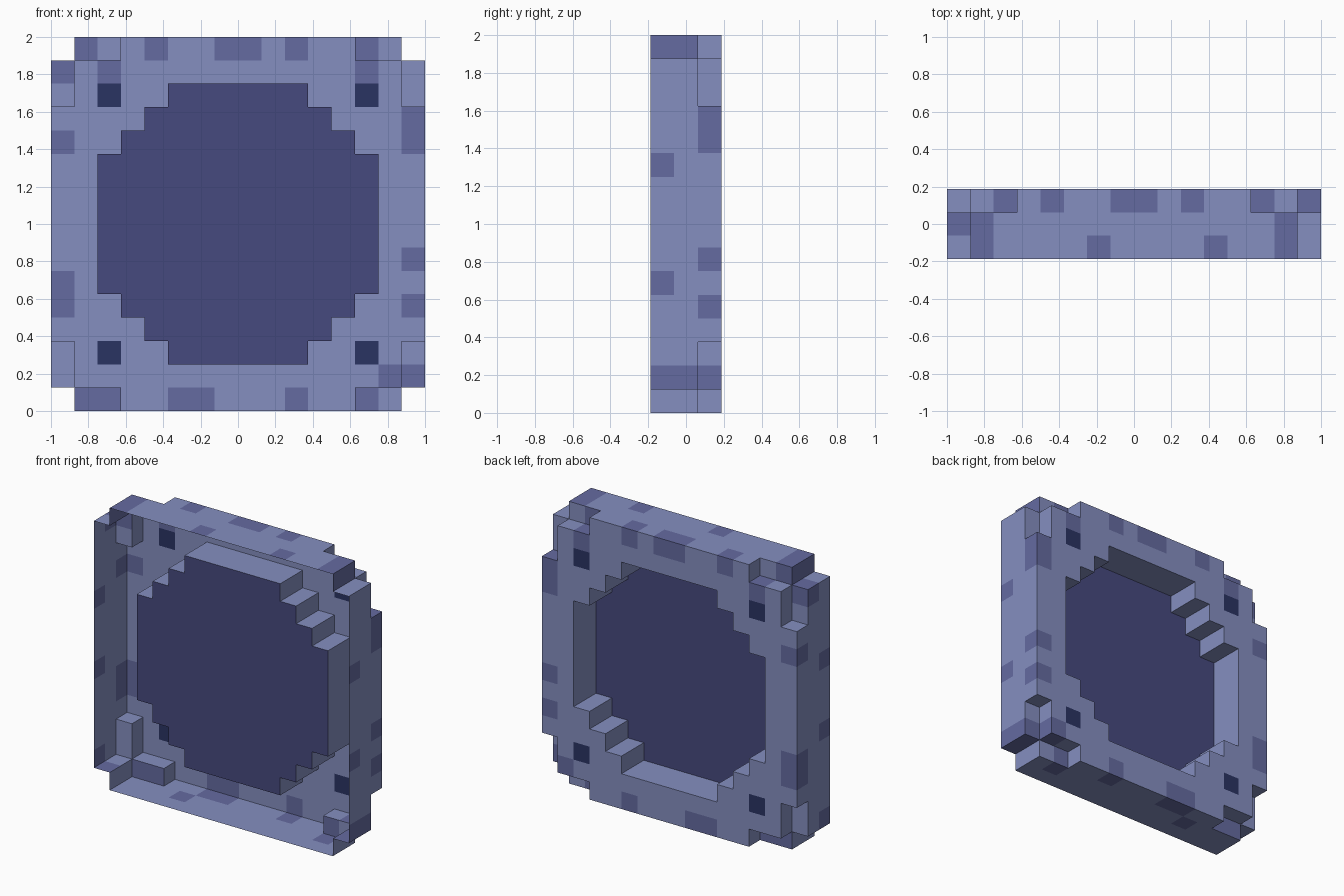
import bpy
from mathutils import Vector

if "Cube" in bpy.data.objects:
    bpy.data.objects.remove(bpy.data.objects["Cube"])

U = 0.125          # edge of one block
N, DEPTH = 16, 3   # blocks across / high, blocks deep (layer 0 = front)


def material(name, rgb):
    m = bpy.data.materials.new(name)
    m.diffuse_color = (*rgb, 1)
    m.use_nodes = True
    m.node_tree.nodes["Principled BSDF"].inputs["Base Color"].default_value = m.diffuse_color
    return m


LIGHT, DARK, NAVY, PANEL = range(4)
MATS = [material("light_blue", (0.235, 0.275, 0.53)),
        material("dark_blue", (0.13, 0.147, 0.355)),
        material("navy", (0.023, 0.033, 0.123)),
        material("panel_purple", (0.062, 0.067, 0.21))]

# Darker blocks, as (column, row), on the back layer
BACK_DARK = {(1, 15), (4, 15), (7, 15), (8, 15), (10, 15), (13, 15),
             (0, 14), (2, 14), (13, 14), (15, 12), (15, 11), (0, 11),
             (15, 6), (15, 4), (0, 5), (0, 4), (1, 0), (2, 0), (5, 0),
             (6, 0), (10, 0), (13, 0), (14, 1), (15, 1)}
# Darker blocks on the rim, as (column, row) per layer
RIM_DARK = [{(1, 15), (14, 15), (6, 15), (11, 15), (15, 10), (15, 5),
             (15, 1), (0, 10), (0, 6), (0, 1)},
            {(1, 15), (14, 15), (0, 14), (15, 1), (4, 0), (13, 0)},
            BACK_DARK]
NAVY_SPOTS = {(i, k) for i in (2, 13) for k in (2, 13)}


def in_recess(i, k):
    """Stepped round opening, symmetric both ways."""
    a, b = min(i, 15 - i), min(k, 15 - k)
    return a >= 2 and b >= 2 and a + b >= 7


def filled(i, j, k):
    if not (0 <= i < N and 0 <= j < DEPTH and 0 <= k < N):
        return False
    a, b = min(i, 15 - i), min(k, 15 - k)
    if a + b == 0:                                    # clipped corner
        return False
    if j == 2 and (a, b) in {(0, 1), (0, 2), (1, 0), (2, 0)}:
        return False                                  # deeper rear corner
    return j == 0 or not in_recess(i, k)


def face_corners(i, j, k, axis, sign):
    """Four corners of a block side, wound outward."""
    base = Vector((i - N / 2, j - DEPTH / 2, k))
    u, v = (axis + 1) % 3, (axis + 2) % 3
    pts = []
    for du, dv in ((0, 0), (1, 0), (1, 1), (0, 1)):
        p = base.copy()
        p[axis] += sign > 0
        p[u] += du
        p[v] += dv
        pts.append(p * U)
    return pts if sign > 0 else pts[::-1]


def part_and_colour(i, j, k, axis):
    if axis == 1:
        if in_recess(i, k):
            return "recessed_panel", PANEL
        if (i, k) in NAVY_SPOTS:
            return "back_plate", NAVY
        return "back_plate", DARK if (i, k) in BACK_DARK else LIGHT
    if 1 <= i <= 14 and 1 <= k <= 14 and j > 0 and (i, k) not in BACK_DARK:
        if any(in_recess(i + a, k + c) for a, c in ((1, 0), (-1, 0), (0, 1), (0, -1))):
            return "recess_walls", LIGHT
    return "outer_rim", DARK if (i, k) in RIM_DARK[j] else LIGHT


# Collect the exposed sides; the front is left open
parts = {}
for i in range(N):
    for j in range(DEPTH):
        for k in range(N):
            if not filled(i, j, k):
                continue
            for axis in range(3):
                for sign in (-1, 1):
                    nb = [i, j, k]
                    nb[axis] += sign
                    if filled(*nb) or (axis == 1 and sign < 0):
                        continue
                    name, colour = part_and_colour(i, j, k, axis)
                    quads = parts.setdefault(name, [])
                    quads.append((face_corners(i, j, k, axis, sign), colour))

# One object per part, sharing vertices between neighbouring quads
for name, quads in parts.items():
    index, faces = {}, []
    for pts, _ in quads:
        faces.append([index.setdefault(tuple(p), len(index)) for p in pts])
    mesh = bpy.data.meshes.new(name)
    mesh.from_pydata(list(index), [], faces)
    for m in MATS:
        mesh.materials.append(m)
    for poly, (_, colour) in zip(mesh.polygons, quads):
        poly.material_index = colour
    mesh.update()
    bpy.context.collection.objects.link(bpy.data.objects.new(name, mesh))
